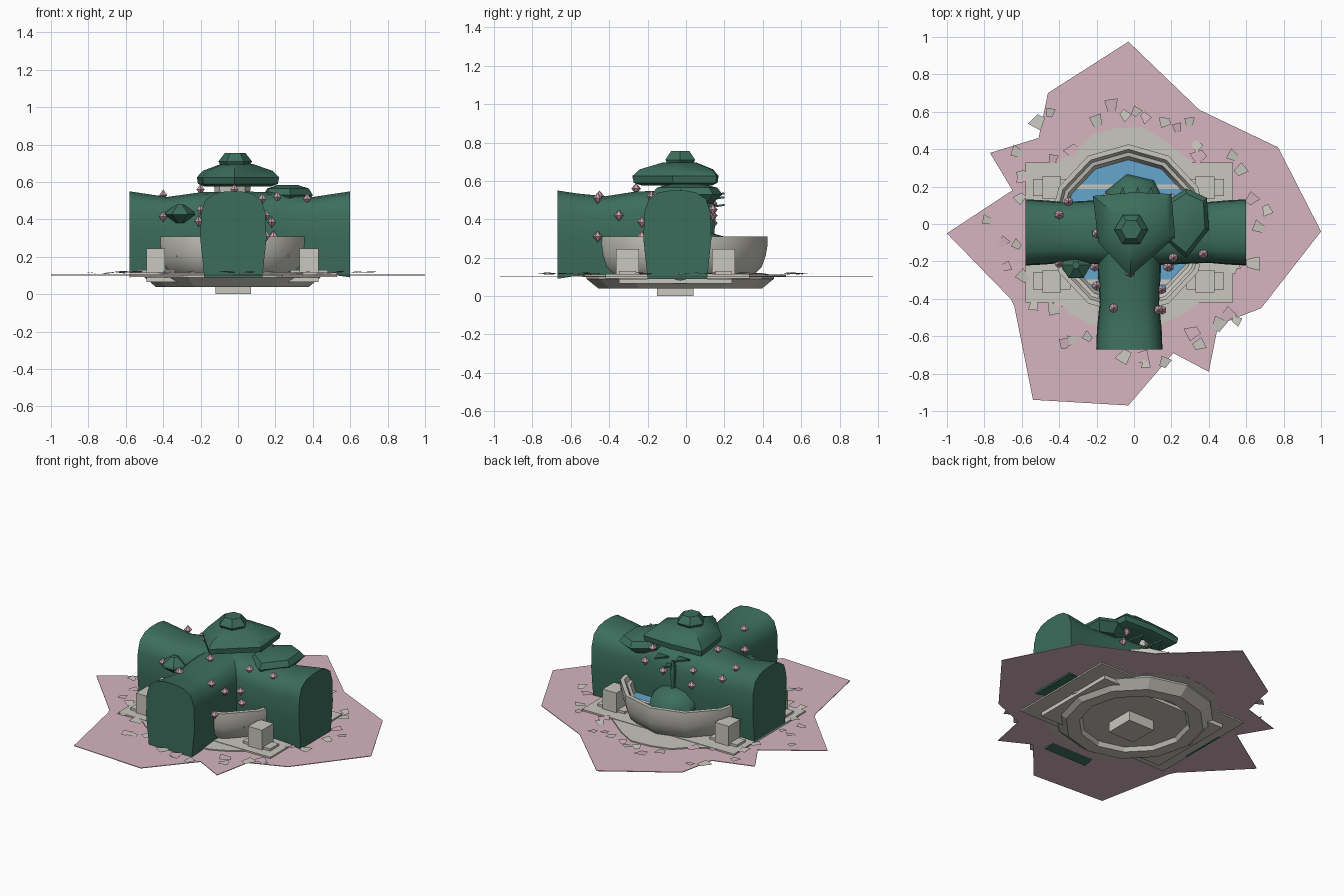
import bpy, bmesh, math, random
from mathutils import Vector, Matrix

if "Cube" in bpy.data.objects:
    bpy.data.objects.remove(bpy.data.objects["Cube"], do_unlink=True)
random.seed(4)
CX, CY = -0.03, -0.03


def material(name, rgb):
    m = bpy.data.materials.new(name)
    m.use_nodes = True
    m.diffuse_color = (*rgb, 1)
    m.node_tree.nodes["Principled BSDF"].inputs["Base Color"].default_value = (*rgb, 1)
    return m


GREEN = material("hedge green", (0.045, 0.155, 0.107))
STONE = material("pale stone", (0.58, 0.57, 0.52))
PINK = material("petal ground pink", (0.67, 0.46, 0.53))
FLOWER = material("blossom pink", (0.62, 0.37, 0.43))
WATER = material("water blue", (0.13, 0.38, 0.61))


def finish(name, bm, mat, smooth=None):
    bmesh.ops.recalc_face_normals(bm, faces=bm.faces)
    me = bpy.data.meshes.new(name)
    bm.to_mesh(me)
    bm.free()
    me.materials.append(mat)
    ob = bpy.data.objects.new(name, me)
    bpy.context.collection.objects.link(ob)
    if smooth:
        bpy.ops.object.select_all(action="DESELECT")
        ob.select_set(True)
        bpy.context.view_layer.objects.active = ob
        bpy.ops.object.shade_smooth_by_angle(angle=math.radians(smooth))
    return ob


def loft(name, rings, mat, smooth=None):
    """Skin a stack of equal closed rings and cap both ends."""
    bm = bmesh.new()
    loops = [[bm.verts.new(p) for p in ring] for ring in rings]
    n = len(loops[0])
    for a, b in zip(loops, loops[1:]):
        for i in range(n):
            bm.faces.new((a[i], a[(i + 1) % n], b[(i + 1) % n], b[i]))
    bm.faces.new(loops[0])
    bm.faces.new(loops[-1])
    return finish(name, bm, mat, smooth)


def lathe(name, profile, mat, sides=12, centre=(CX, CY), stretch=1.0, smooth=None):
    rings = []
    for r, z in profile:
        turn = [math.tau * i / sides for i in range(sides)]
        rings.append([(centre[0] + r * math.cos(a), centre[1] + r * stretch * math.sin(a), z)
                      for a in turn])
    return loft(name, rings, mat, smooth)


def box(name, x, y, z, mat):
    ring = [(x[0], y[0]), (x[1], y[0]), (x[1], y[1]), (x[0], y[1])]
    return loft(name, [[(*p, h) for p in ring] for h in z], mat)


def scaled_stack(name, outline, centre, layers, mat, smooth=None):
    c = Vector(centre)
    rings = []
    for s, z in layers:
        rings.append([(*(c + (Vector(p) - c) * s), z) for p in outline])
    return loft(name, rings, mat, smooth)


# Jagged ground sheet
star = [(-0.03, 0.975), (0.35, 0.61), (0.77, 0.41), (1, -0.04), (0.68, -0.45), (0.45, -0.54),
        (0.4, -0.79), (0.21, -0.69), (-0.03, -0.97), (-0.54, -0.94), (-0.64, -0.44),
        (-0.66, -0.4), (-1, -0.05), (-0.65, 0.18), (-0.77, 0.38), (-0.51, 0.46), (-0.46, 0.7)]
scaled_stack("ground", star, (0, 0), [(1, 0.101), (1, 0.105)], PINK)

# Stone plinth, uneven paving and footing
box("plinth", (-0.58, 0.53), (-0.42, 0.33), (0.092, 0.115), STONE)
paving = []
for i in range(26):
    a, r = math.tau * i / 26, random.uniform(0.49, 0.56)
    paving.append((CX + r * math.cos(a), CY + r * math.sin(a)))
scaled_stack("paving", paving, (CX, CY), [(1, 0.1), (1, 0.112)], STONE)
lathe("footing", [(0.3, 0.085), (0.33, 0.04), (0.41, 0.04), (0.47, 0.09), (0.47, 0.1)],
      STONE, stretch=1.04)
box("drain_block", (-0.12, 0.07), (-0.15, 0.04), (0, 0.1), STONE)
box("side_beam", (-0.49, 0.43), (-0.35, 0.24), (0.065, 0.09), STONE)

# Basin with its rim, water and cross bars
lathe("basin", [(0.36, 0.11), (0.4, 0.15), (0.42, 0.21), (0.43, 0.27), (0.43, 0.31),
                (0.405, 0.31), (0.39, 0.285), (0.37, 0.28), (0.35, 0.2), (0.34, 0.19)],
      STONE, stretch=1.06, smooth=35)
lathe("water", [(0.36, 0.2), (0.36, 0.21)], WATER, stretch=1.06)
for y in (0.2, -0.31):
    box("water_bar", (-0.33, 0.27), (y - 0.012, y + 0.012), (0.2, 0.214), STONE)
for sx in (-1, 1):
    for sy in (-1, 1):
        x, y = CX + sx * 0.41, -0.055 + sy * 0.25
        box("pedestal", (x - 0.05, x + 0.05), (y - 0.06, y + 0.06), (0.1, 0.245), STONE)
        box("pedestal_foot", (x - 0.1, x + 0.1), (y - 0.045, y + 0.045), (0.1, 0.13), STONE)
lathe("column", [(0.09, 0.1), (0.07, 0.3), (0.1, 0.6)], STONE, sides=8)

# Clipped hedge arms: one rounded block section swept along each axis
half = [(0.155, 0.0), (0.177, 0.45), (0.172, 0.75), (0.15, 0.9), (0.1, 0.975), (0.04, 1.0)]
section = half + [(-w, h) for w, h in reversed(half)]


def hedge(name, stations, along_x, middle):
    rings = []
    for t, width, top, bottom in stations:
        pts = [(middle + w * width, bottom + h * (top - bottom)) for w, h in section]
        rings.append([(t, w, z) if along_x else (w, t, z) for w, z in pts])
    return loft(name, rings, GREEN, 40)


hedge("cross_hedge", [(-0.58, 1, 0.55, 0.09), (-0.48, 0.97, 0.535, 0.105), (-0.38, 0.92, 0.52, 0.11),
                      (-0.2, 0.97, 0.545, 0.11), (0, 1, 0.55, 0.11), (0.2, 0.97, 0.545, 0.11),
                      (0.4, 0.92, 0.52, 0.11), (0.5, 0.97, 0.535, 0.105), (0.6, 1, 0.55, 0.09)],
      True, -0.045)
hedge("front_hedge", [(-0.67, 1, 0.55, 0.09), (-0.57, 0.98, 0.535, 0.105), (-0.42, 0.9, 0.52, 0.11),
                      (-0.26, 0.95, 0.545, 0.11), (-0.05, 0.98, 0.55, 0.11)], False, -0.025)

# Leafy crown with a knob
crown = [(-0.22, 0.15), (0, 0.17), (0.2, 0.16), (0.22, -0.07), (-0.02, -0.28), (-0.19, -0.1)]
scaled_stack("crown", crown, (-0.01, -0.02),
             [(0.8, 0.575), (0.97, 0.59), (1, 0.625), (0.85, 0.66), (0.4, 0.695)], GREEN, 30)
lathe("crown_knob", [(0.075, 0.685), (0.09, 0.71), (0.055, 0.755)], GREEN, sides=6,
      centre=(-0.015, -0.03))

# Smaller leaf clumps
clump = [(0.14, 0.1), (0.28, 0.19), (0.39, 0.14), (0.4, -0.03), (0.28, -0.18), (0.15, -0.08)]
scaled_stack("side_clump", clump, (0.26, 0.01),
             [(0.7, 0.48), (1, 0.53), (0.85, 0.565), (0.4, 0.585)], GREEN, 30)
lathe("front_clump", [(0.02, 0.38), (0.08, 0.425), (0.075, 0.44), (0.02, 0.48)], GREEN,
      sides=6, centre=(-0.31, -0.22))
lathe("back_clump", [(0.1, 0.17), (0.17, 0.215), (0.16, 0.26), (0.1, 0.31), (0.03, 0.33)],
      GREEN, sides=7, centre=(0, 0.1), smooth=40)
lathe("back_stalk", [(0.012, 0.3), (0.02, 0.42), (0.01, 0.5)], GREEN, sides=5, centre=(0, 0.135))
for x, z in ((-0.06, 0.52), (0.09, 0.5), (0.02, 0.46)):
    leaf = [(x - 0.04, 0.1), (x + 0.04, 0.1), (x, 0.2)]
    loft("back_leaf", [[(px, py, z - 0.02 + py * 0.15) for px, py in leaf],
                       [(px, py, z - 0.01 + py * 0.15) for px, py in leaf]], GREEN)

# Blossoms scattered on the hedges
bm = bmesh.new()
spots = [(-0.4, -0.21, 0.415), (-0.4, 0.05, 0.53), (-0.21, -0.23, 0.39), (-0.02, -0.26, 0.56),
         (0.16, 0.12, 0.54), (0.21, -0.18, 0.52), (0.37, -0.16, 0.51), (0.18, -0.23, 0.385),
         (0.19, -0.23, 0.31), (0.13, -0.46, 0.51), (-0.11, -0.45, 0.52), (0.15, -0.46, 0.31),
         (0.15, -0.35, 0.42), (-0.2, -0.33, 0.45), (0.07, 0.14, 0.42), (-0.15, 0.14, 0.48),
         (-0.14, 0.14, 0.38), (-0.35, 0.12, 0.47), (0.2, 0.14, 0.45), (-0.2, -0.05, 0.56)]
for p in spots:
    for end in (1, -1):
        bmesh.ops.create_cone(bm, segments=6, radius1=0.025, radius2=0, depth=0.03,
                              matrix=Matrix.Translation(Vector(p) + Vector((0, 0, end * 0.015)))
                              @ Matrix.Rotation(0 if end > 0 else math.pi, 4, "X"))
finish("blossoms", bm, FLOWER)


# Loose paving chips around the basin
def chips(name, count, low, high, mat):
    chip_mesh = bmesh.new()
    for i in range(count):
        a = math.tau * (i + random.uniform(-0.4, 0.4)) / count
        r = random.uniform(low, high)
        spot = Vector((CX + r * math.cos(a), CY + r * math.sin(a), random.uniform(0.112, 0.12)))
        turn = Matrix.Rotation(random.uniform(0, math.tau), 3, "Z")
        s = random.uniform(0.7, 1.1)
        quad = [(-0.02, -0.035), (0.02, -0.03), (0.035, 0.035), (-0.035, 0.03)]
        vs = [chip_mesh.verts.new(spot + turn @ Vector((x * s, y * s, y * 0.1))) for x, y in quad]
        chip_mesh.faces.new(vs)
    finish(name, chip_mesh, mat)


chips("stone_chips", 30, 0.57, 0.76, STONE)
chips("pink_chips", 18, 0.5, 0.72, PINK)
